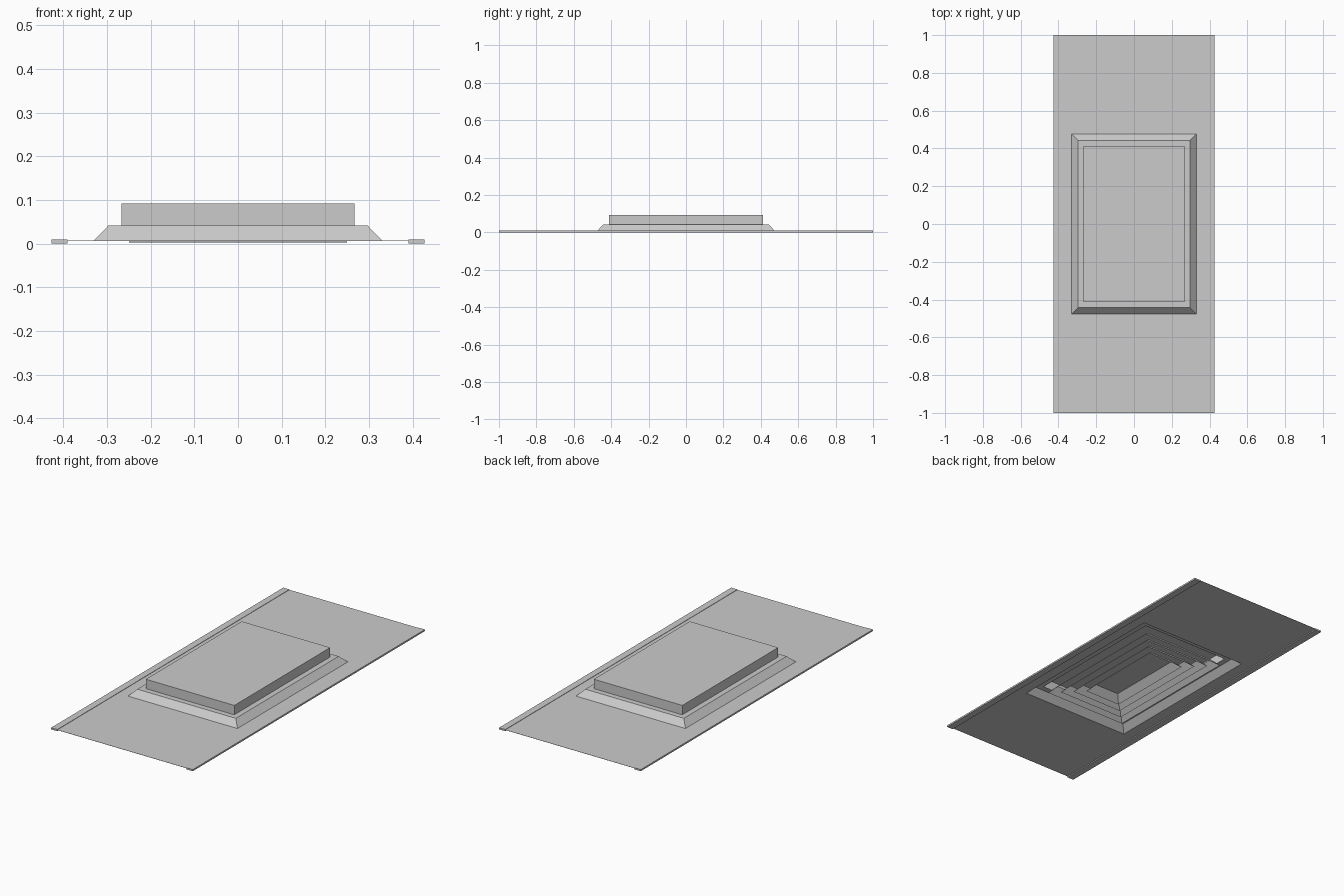
import bpy, bmesh

if "Cube" in bpy.data.objects:
    bpy.data.objects.remove(bpy.data.objects["Cube"])

EXTRA = 0.146  # how much longer the rectangles are in y than in x


def rect_shell(name, profile, cap=False, thickness=0.0):
    """Skin a stack of centred rectangles given as (half_x, half_y, z)."""
    bm = bmesh.new()
    loops = []
    for hx, hy, z in profile:
        loops.append([bm.verts.new((sx * hx, sy * hy, z))
                      for sx, sy in ((-1, -1), (1, -1), (1, 1), (-1, 1))])
    for a, b in zip(loops, loops[1:]):
        for i in range(4):
            j = (i + 1) % 4
            bm.faces.new((a[i], a[j], b[j], b[i]))
    if cap:
        bm.faces.new(loops[-1])
    bm.normal_update()
    mesh = bpy.data.meshes.new(name)
    bm.to_mesh(mesh)
    bm.free()
    obj = bpy.data.objects.new(name, mesh)
    bpy.context.collection.objects.link(obj)
    if thickness:
        mod = obj.modifiers.new("sheet", 'SOLIDIFY')
        mod.thickness = thickness
        mod.offset = -1
    return obj


def step(half_x, z):
    return (half_x, half_x + EXTRA, z)


# flat ceiling panel with the diffuser opening
rect_shell("panel", [(0.40, 1.0, 0.007), step(0.33, 0.007)], thickness=0.001)

# edge rails along both long sides
for side, name in ((-1, "left_rail"), (1, "right_rail")):
    bpy.ops.mesh.primitive_cube_add(size=1, location=(side * 0.4085, 0, 0.0045))
    rail = bpy.context.object
    rail.name = name
    rail.scale = (0.037, 2.0, 0.009)

# sloped skirt, ledge and the closed box above
rect_shell("housing", [step(0.33, 0.007), step(0.297, 0.041),
                       step(0.267, 0.041), step(0.267, 0.092)],
           cap=True, thickness=0.001)

# nested louvre cones, flaring downward
for i in range(3):
    h = 0.25 - i * 0.047
    rect_shell(f"louvre_{i + 1}", [step(h, 0.004), step(h - 0.035, 0.04)],
               thickness=0.001)

# closed centre cone
rect_shell("centre_cone", [(0.109, 0.255, 0.004), (0.074, 0.22, 0.04)],
           cap=True, thickness=0.001)
